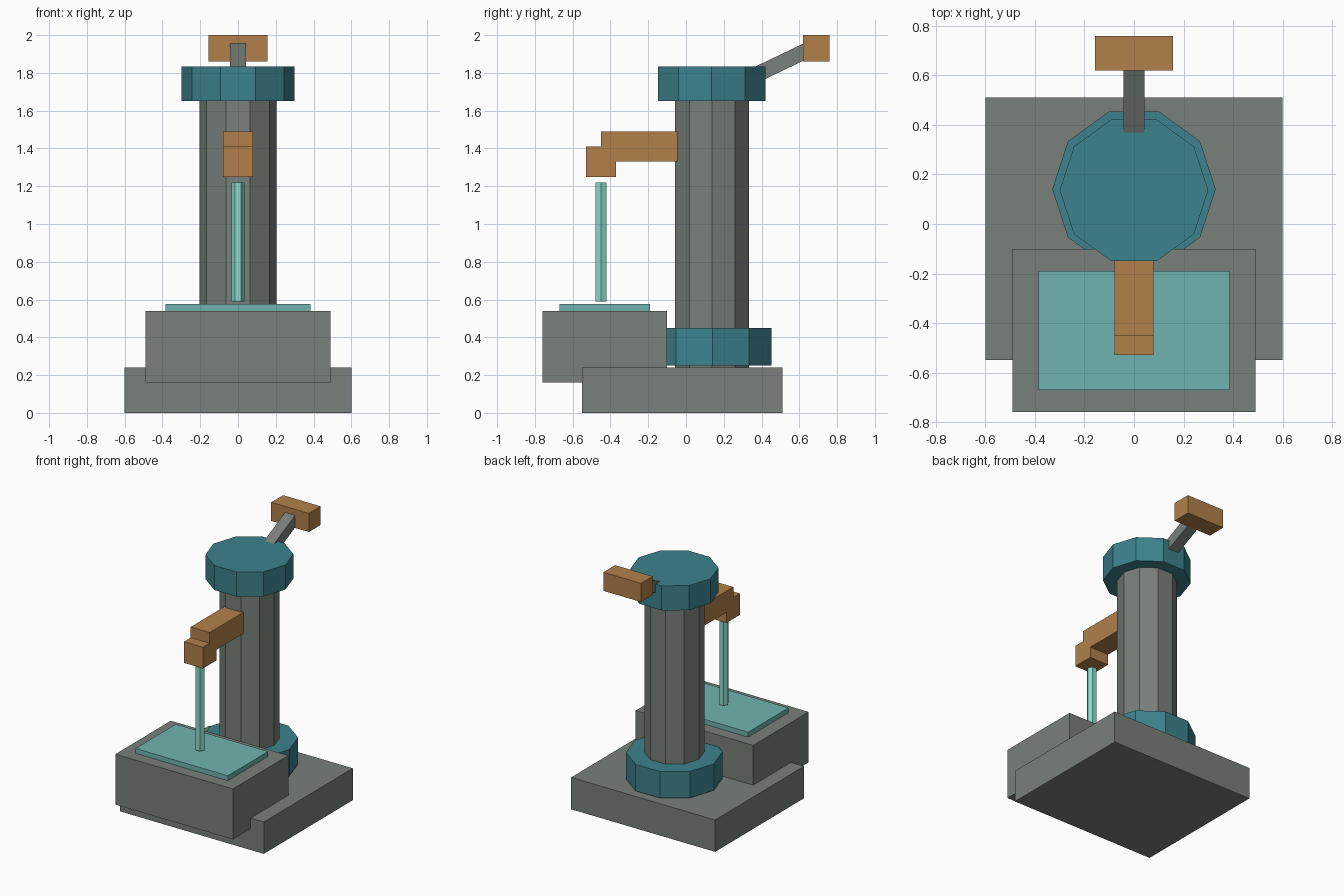
import bpy, bmesh, math
from mathutils import Matrix, Vector

if "Cube" in bpy.data.objects:
    bpy.data.objects.remove(bpy.data.objects["Cube"])


def material(name, r, g, b):
    m = bpy.data.materials.new(name)
    lin = [((c / 255 + 0.055) / 1.055) ** 2.4 for c in (r, g, b)]
    m.diffuse_color = (*lin, 1)
    m.use_nodes = True
    m.node_tree.nodes["Principled BSDF"].inputs["Base Color"].default_value = m.diffuse_color
    return m


STONE = material("grey stone", 120, 128, 122)
TEAL = material("teal metal", 60, 130, 140)
WOOD = material("warm wood", 178, 128, 74)
WATER = material("water", 112, 180, 176)
STREAM = material("bright water", 140, 222, 205)


def finish(name, bm, mat):
    mesh = bpy.data.meshes.new(name)
    bm.to_mesh(mesh)
    bm.free()
    mesh.materials.append(mat)
    obj = bpy.data.objects.new(name, mesh)
    bpy.context.collection.objects.link(obj)
    return obj


def box(name, mat, half_x, y, z):
    """Box centred on x = 0, spanning the given y and z ranges."""
    bm = bmesh.new()
    place = Matrix.Translation((0, sum(y) / 2, sum(z) / 2))
    scale = Matrix.Diagonal((2 * half_x, y[1] - y[0], z[1] - z[0], 1))
    bmesh.ops.create_cube(bm, size=1, matrix=place @ scale)
    return finish(name, bm, mat)


def prism(name, mat, sides, radius, y, z):
    """Upright prism with a corner on the x axis."""
    bm = bmesh.new()
    ring = [bm.verts.new((radius * math.cos(a), y + radius * math.sin(a), z[0]))
            for a in (2 * math.pi * i / sides for i in range(sides))]
    base = bm.faces.new(ring)
    top = bmesh.ops.extrude_face_region(bm, geom=[base])["geom"]
    bmesh.ops.translate(bm, vec=(0, 0, z[1] - z[0]),
                        verts=[v for v in top if isinstance(v, bmesh.types.BMVert)])
    bmesh.ops.recalc_face_normals(bm, faces=bm.faces)
    return finish(name, bm, mat)


# Plinth and water trough
box("base_slab", STONE, 0.60, (-0.55, 0.51), (0, 0.24))
box("trough", STONE, 0.49, (-0.76, -0.10), (0.16, 0.54))
box("trough_water", WATER, 0.385, (-0.67, -0.19), (0.54, 0.577))

# Ten-sided pump column with two collars
AXIS = 0.138
prism("column", STONE, 10, 0.205, AXIS, (0.24, 1.70))
prism("lower_collar", TEAL, 10, 0.33, AXIS + 0.002, (0.25, 0.45))
prism("top_cap", TEAL, 10, 0.30, AXIS - 0.002, (1.65, 1.835))

# Spout and falling water
box("spout_arm", WOOD, 0.079, (-0.45, -0.02), (1.33, 1.49))
box("spout_nozzle", WOOD, 0.079, (-0.53, -0.37), (1.25, 1.41))
prism("water_stream", STREAM, 6, 0.034, -0.45, (0.59, 1.22))

# Sloping lever with a crosswise grip
start, end = Vector((0, 0.34, 1.775)), Vector((0, 0.68, 1.938))
length = (end - start).length
lever = box("lever", STONE, 0.042, (-length / 2, length / 2), (-0.041, 0.041))
lever.location = (start + end) / 2
lever.rotation_euler.x = math.atan2(end.z - start.z, end.y - start.y)
box("lever_grip", WOOD, 0.157, (0.62, 0.76), (1.86, 2.0))
